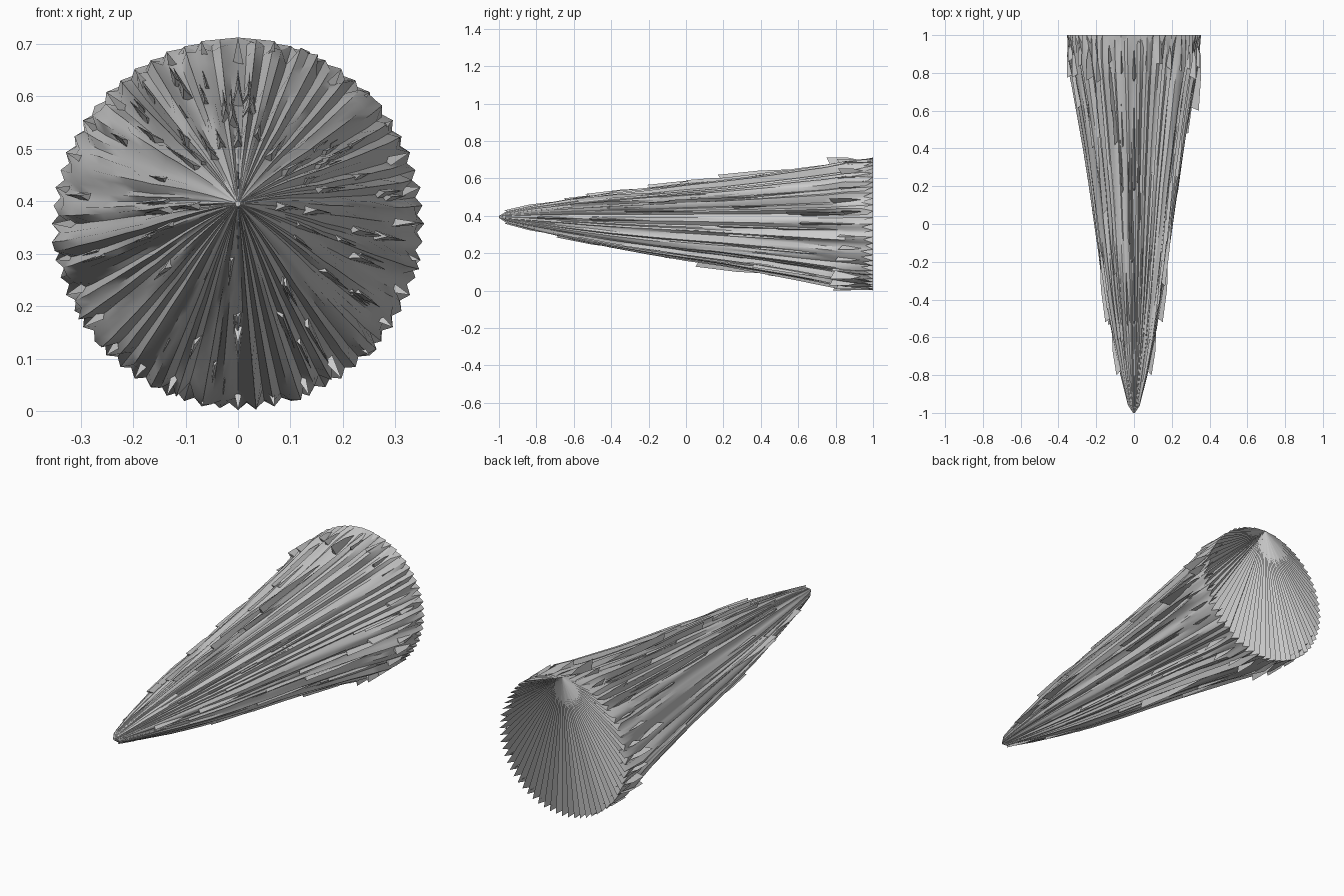
import bpy, bmesh, math, random
from mathutils import Vector

if "Cube" in bpy.data.objects:
    bpy.data.objects.remove(bpy.data.objects["Cube"])
random.seed(7)

# (y, radius, axis height) along the spike
PROFILE = [(-1.0, 0.005, .395), (-.96, .03, .394), (-.8, .068, .391), (-.6, .108, .386),
           (-.4, .143, .38), (-.2, .172, .374), (0, .2, .371), (.2, .226, .367),
           (.4, .256, .363), (.6, .288, .36), (.74, .312, .357), (.85, .333, .357)]
N = 128
RIM = 0.355


def sample(y):
    for (y0, r0, z0), (y1, r1, z1) in zip(PROFILE, PROFILE[1:]):
        if y <= y1:
            t = (y - y0) / (y1 - y0)
            return r0 + t * (r1 - r0), z0 + t * (z1 - z0)
    return PROFILE[-1][1:]


def polar(a, r, y, z):
    return Vector((math.sin(a) * r, y, z + math.cos(a) * r))


def make(name, bm):
    me = bpy.data.meshes.new(name)
    bm.to_mesh(me)
    bm.free()
    ob = bpy.data.objects.new(name, me)
    bpy.context.collection.objects.link(ob)
    bpy.context.view_layer.objects.active = ob
    ob.select_set(True)
    bpy.ops.object.shade_smooth_by_angle(angle=math.radians(35))
    ob.select_set(False)


# Ridged spike body: each lengthwise strand drifts in and out slightly
bm = bmesh.new()
strand = [random.uniform(-.03, .05) for _ in range(N)]
rings = []
for y, r, z in PROFILE:
    ring = []
    for i in range(N):
        strand[i] = max(-.05, min(.07, strand[i] + random.uniform(-.018, .018)))
        ring.append(bm.verts.new(polar(math.tau * i / N, r * (1 + strand[i]), y, z)))
    rings.append(ring)

# Jagged back rim: 32-sided outline with notches between the teeth
rim = []
for i in range(N):
    k, f = divmod(i, 4)
    chord = RIM * math.cos(math.pi / 32) / math.cos((f / 4 - .5) * math.tau / 32)
    notch = i % 2 == 1
    y = 1 - random.uniform(.03, .07) if notch else 1.0
    rim.append(bm.verts.new(polar(math.tau * i / N, chord - (.012 if notch else 0), y, .357)))
rings.append(rim)
for a, b in zip(rings, rings[1:]):
    for i in range(N):
        j = (i + 1) % N
        bm.faces.new((a[i], a[j], b[j], b[i]))
bm.faces.new(rings[0][::-1])

# Pleated back cap fanning out from the top of the rim
for i in range(1, N - 1):
    bm.faces.new((rim[0], rim[i], rim[i + 1]))
bmesh.ops.recalc_face_normals(bm, faces=bm.faces)
make("spike_body", bm)

# Splinters: thin wedges, blunt at the front, sinking into the body at the back
bm = bmesh.new()


def splinter(a, y, length, rise):
    r, z = sample(y)
    y2 = min(y + length, 1)
    r2, z2 = sample(y2)
    da = .012 / max(r, .05)
    top = bm.verts.new(polar(a, min(r + rise, RIM), y, z))
    mid = y + .45 * (y2 - y)
    rm, zm = sample(mid)
    ridge = bm.verts.new(polar(a, min(rm + rise * .8, RIM), mid, zm))
    left, right = [bm.verts.new(polar(a + s * da, r * .95, y + .03, z)) for s in (-1, 1)]
    back = bm.verts.new(polar(a, r2 * .98, y2, z2))
    for f in ((top, left, ridge), (left, back, ridge), (top, ridge, right),
              (right, ridge, back), (top, right, left), (left, right, back)):
        bm.faces.new(f)


for _ in range(75):
    y = random.uniform(-.7, .65)
    splinter(random.uniform(0, math.tau), y, random.uniform(.3, .6),
             random.uniform(.008, .022))
# Larger splinters that show in the outline: (degrees from top, y, length, rise)
for deg, y, length, rise in [(0, -.97, .3, .012), (180, -.97, .3, .012), (0, -.53, .4, .014),
                             (0, .17, .5, .03), (180, .05, .5, .035), (180, -.12, .4, .012),
                             (-90, -.8, .28, .025), (90, -.8, .28, .025), (90, -.52, .4, .03),
                             (-90, -.52, .4, .03), (90, .6, .4, .055)]:
    splinter(math.radians(deg), y, length, rise)
# Fins filling the rim just ahead of the teeth
for i in range(32):
    splinter(math.tau * i / 32, random.uniform(.74, .86), .25, .05)
bmesh.ops.recalc_face_normals(bm, faces=bm.faces)
make("splinters", bm)
